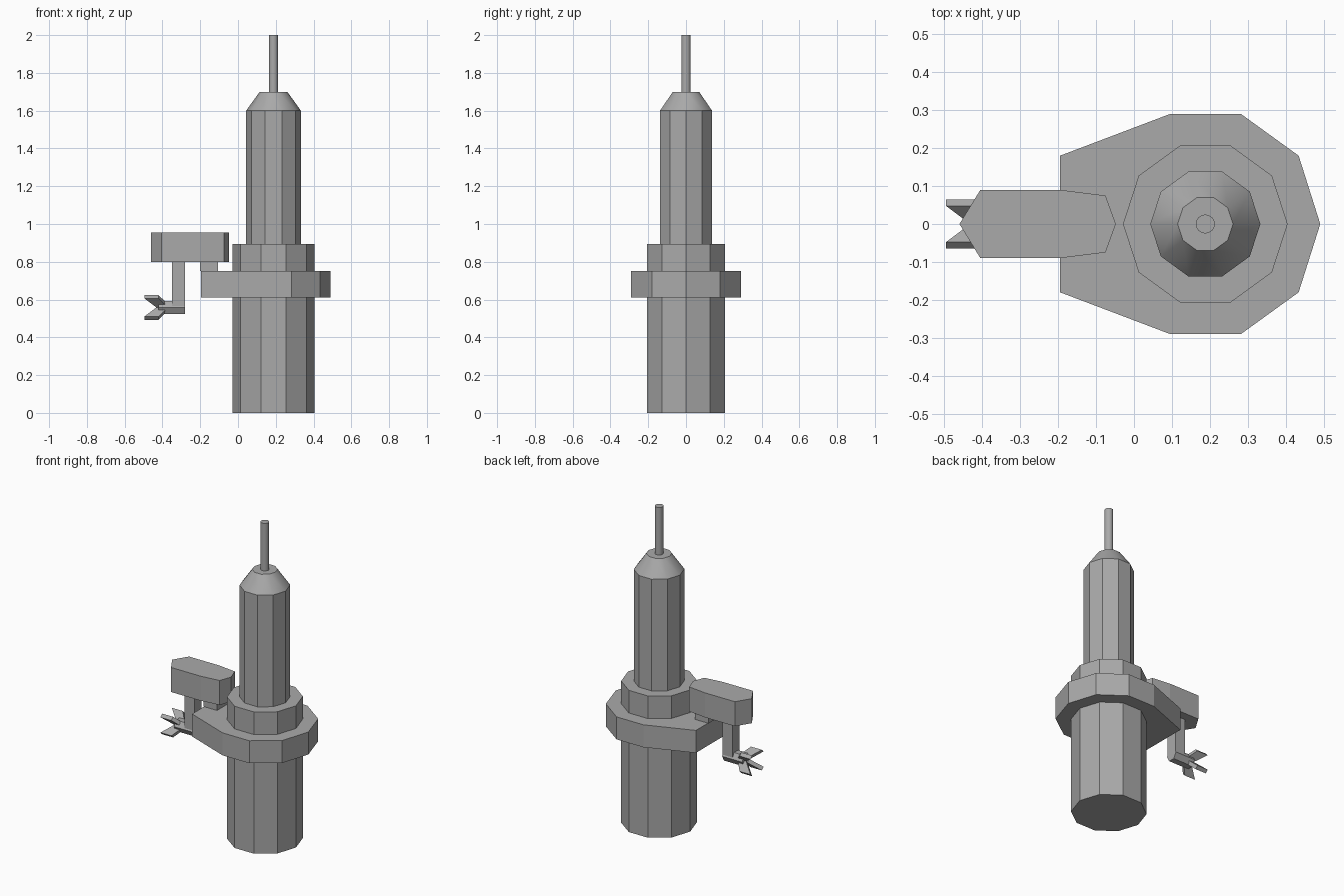
import bpy, bmesh, math
from mathutils import Vector

if "Cube" in bpy.data.objects:
    bpy.data.objects.remove(bpy.data.objects["Cube"])

GREY = (0.4, 0.4, 0.4, 1)
grey = bpy.data.materials.new("matte grey")
grey.use_nodes = True
grey.diffuse_color = GREY
grey.node_tree.nodes["Principled BSDF"].inputs["Base Color"].default_value = GREY

AXIS = 0.188      # x of the tower
PROP_Z = 0.558    # height of the propeller shaft


def finish(name, bm):
    bmesh.ops.recalc_face_normals(bm, faces=bm.faces)
    mesh = bpy.data.meshes.new(name)
    bm.to_mesh(mesh)
    bm.free()
    mesh.materials.append(grey)
    ob = bpy.data.objects.new(name, mesh)
    bpy.context.collection.objects.link(ob)
    return ob


def hull(name, points):
    bm = bmesh.new()
    for p in points:
        bm.verts.new(p)
    bmesh.ops.convex_hull(bm, input=bm.verts)
    bmesh.ops.dissolve_limit(bm, angle_limit=0.01, verts=bm.verts, edges=bm.edges)
    return finish(name, bm)


def plate(name, half_outline, z0, z1):
    """Vertical prism from an outline mirrored across y = 0."""
    outline = {(x, s * y) for x, y in half_outline for s in (1, -1)}
    return hull(name, [(x, y, z) for x, y in outline for z in (z0, z1)])


def tower(name, r0, r1, z0, z1, sides=10):
    bm = bmesh.new()
    bmesh.ops.create_cone(bm, cap_ends=True, segments=sides,
                          radius1=r0, radius2=r1, depth=z1 - z0)
    # a corner points along x
    turn = -math.atan2(bm.verts[0].co.y, bm.verts[0].co.x) if len(bm.verts) and bm.verts.ensure_lookup_table() is None else 0
    c, s = math.cos(turn), math.sin(turn)
    for v in bm.verts:
        x, y, z = v.co
        v.co = (AXIS + x * c - y * s, x * s + y * c, z + (z0 + z1) / 2)
    return finish(name, bm)


# Tower
tower("lower_column", 0.217, 0.217, 0, 0.61)
tower("collar", 0.217, 0.217, 0.75, 0.895)
tower("upper_column", 0.145, 0.145, 0.895, 1.6)
shoulder = tower("shoulder_cone", 0.145, 0.073, 1.6, 1.7)
rod = tower("top_rod", 0.025, 0.025, 1.7, 2.0, 16)
for ob in (shoulder, rod):
    bpy.ops.object.select_all(action="DESELECT")
    ob.select_set(True)
    bpy.context.view_layer.objects.active = ob
    bpy.ops.object.shade_smooth_by_angle(angle=math.radians(40))

# Platform around the tower with a squared stern
plate("platform", [(-0.195, 0.18), (0.095, 0.29), (0.282, 0.29),
                   (0.434, 0.18), (0.491, 0)], 0.61, 0.752)

# Outboard motor
plate("motor_bracket", [(-0.2, 0.06), (-0.105, 0.06)], 0.752, 0.80)
plate("motor_housing", [(-0.46, 0), (-0.405, 0.09), (-0.195, 0.09),
                        (-0.075, 0.075), (-0.048, 0)], 0.80, 0.955)
plate("motor_leg", [(-0.35, 0.035), (-0.28, 0.035)], PROP_Z, 0.80)

# Hexagonal propeller hub lying along x
ring = [(0.04 * math.cos(math.tau * k / 6), 0.04 * math.sin(math.tau * k / 6))
        for k in range(6)]
hull("propeller_hub", [(x, y, PROP_Z + z) for y, z in ring for x in (-0.42, -0.28)])

# Four blades swept backwards
for k in range(4):
    a = math.tau * (k + 0.5) / 4
    out = Vector((0, math.cos(a), math.sin(a)))
    side = Vector((0, -math.sin(a), math.cos(a)))
    pts = []
    for front, back, radius in ((-0.37, -0.43, 0.01), (-0.42, -0.496, 0.08)):
        for x in (front, back):
            for t in (-0.012, 0.012):
                pts.append(Vector((x, 0, PROP_Z)) + out * radius + side * t)
    hull(f"propeller_blade_{k + 1}", pts)
